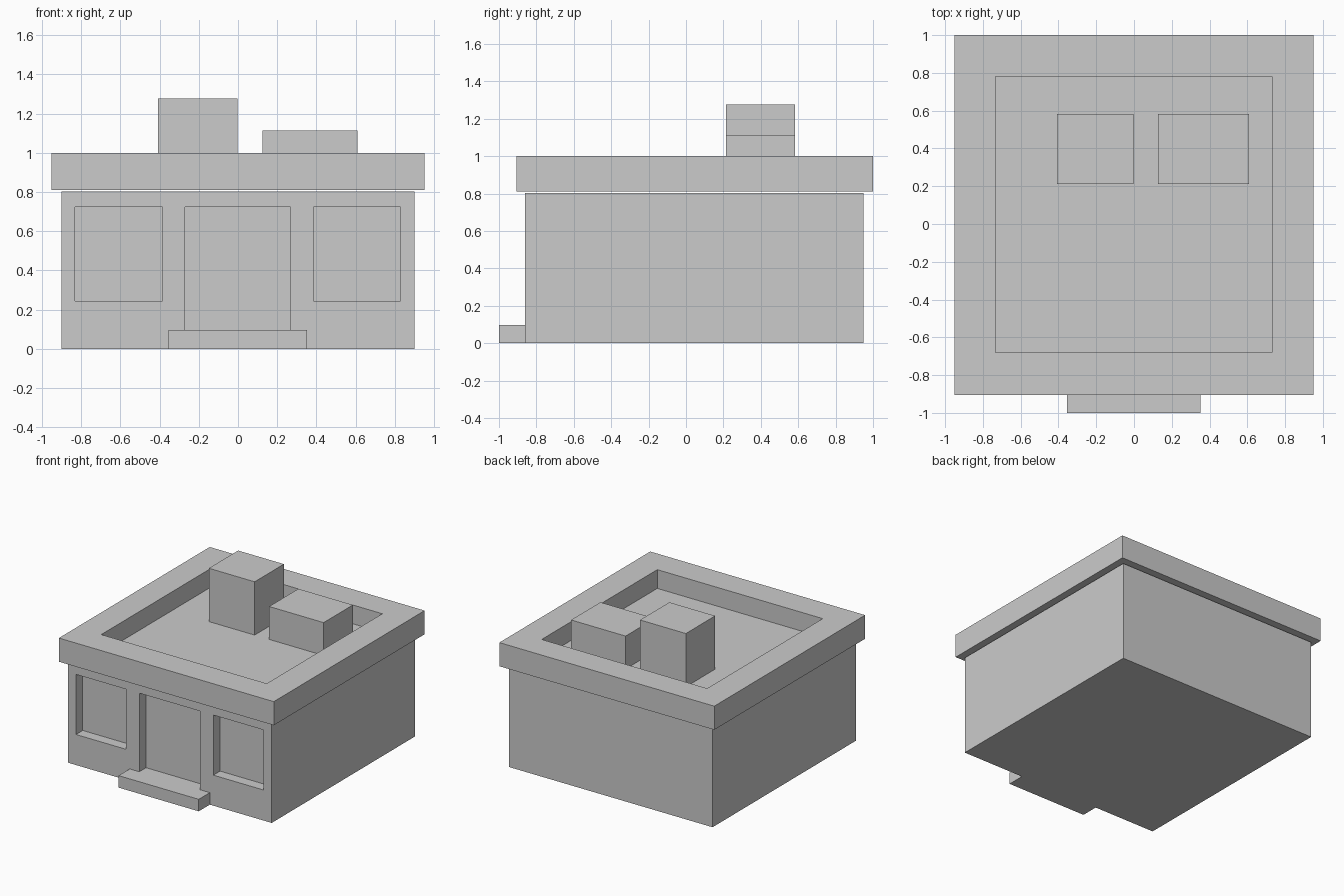
import bpy
import bmesh
from mathutils import Vector

if "Cube" in bpy.data.objects:
    bpy.data.objects.remove(bpy.data.objects["Cube"])


def box(name, x, y, z):
    """Axis-aligned box from (min, max) ranges."""
    lo, hi = Vector((x[0], y[0], z[0])), Vector((x[1], y[1], z[1]))
    mid = (lo + hi) / 2
    bm = bmesh.new()
    bmesh.ops.create_cube(bm, size=1)
    for v in bm.verts:
        v.co = Vector(v.co[i] * (hi[i] - lo[i]) for i in range(3))
    mesh = bpy.data.meshes.new(name)
    bm.to_mesh(mesh)
    bm.free()
    obj = bpy.data.objects.new(name, mesh)
    obj.location = mid
    bpy.context.collection.objects.link(obj)
    return obj


def carve(target, name, x, y, z):
    """Cut a box-shaped recess into the target."""
    cutter = box(name + "_cutter", x, y, z)
    cutter.hide_render = True
    cutter.display_type = 'WIRE'
    mod = target.modifiers.new(name, 'BOOLEAN')
    mod.operation = 'DIFFERENCE'
    mod.solver = 'EXACT'
    mod.object = cutter


FRONT, RECESS, FLOOR = -0.86, 0.085, 0.85

# Walls with recessed doorway and two shop windows
walls = box("walls", (-0.9, 0.9), (FRONT, 0.95), (0, 0.803))
recess_y = (FRONT - 0.2, FRONT + RECESS)
carve(walls, "doorway", (-0.27, 0.267), recess_y, (0.096, 0.724))
carve(walls, "left_window", (-0.83, -0.386), recess_y, (0.244, 0.724))
carve(walls, "right_window", (0.384, 0.828), recess_y, (0.244, 0.724))

# Overhanging roof slab with sunken centre
roof = box("roof_parapet", (-0.95, 0.95), (-0.905, 1.0), (0.811, 1.0))
carve(roof, "roof_well", (-0.733, 0.73), (-0.68, 0.78), (FLOOR, 1.2))

# Entrance step
box("entrance_step", (-0.355, 0.353), (-1.0, FRONT), (0, 0.096))

# Rooftop units
box("tall_roof_unit", (-0.407, -0.002), (0.213, 0.583), (FLOOR, 1.276))
box("low_roof_unit", (0.126, 0.608), (0.213, 0.583), (FLOOR, 1.113))
